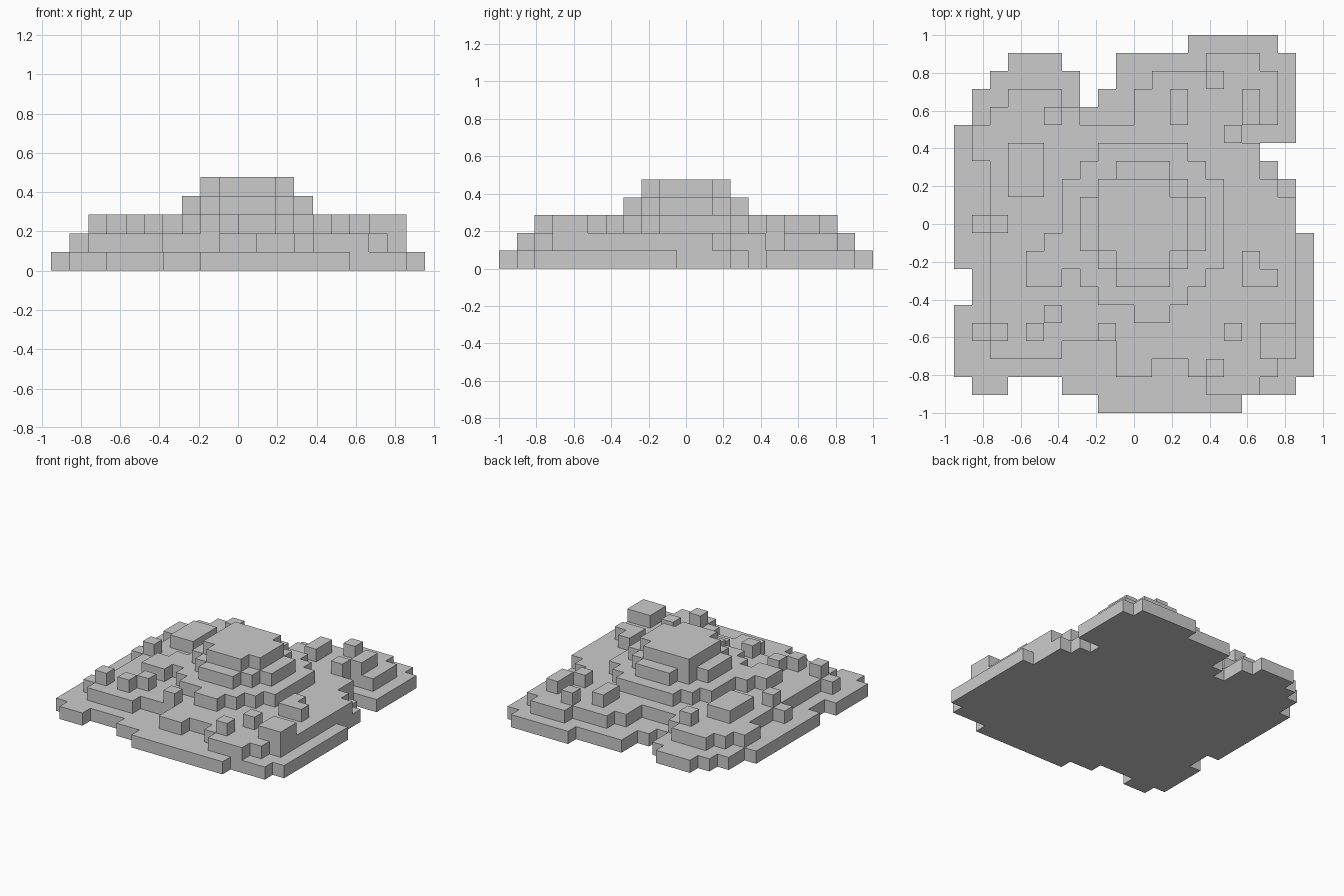
import bpy, bmesh, math

if "Cube" in bpy.data.objects:
    bpy.data.objects.remove(bpy.data.objects["Cube"])

U = 2 / 21          # one voxel
NX, NY = 20, 21     # footprint in voxels

# Each terrace is a set of bands: (row start, row end, column start, column end)
base = [(0, 1, 8, 16), (1, 2, 1, 3), (1, 2, 6, 19), (2, 6, 0, 20), (6, 8, 1, 20),
        (8, 10, 0, 20), (10, 13, 0, 19), (13, 14, 0, 18), (14, 15, 0, 17),
        (15, 16, 0, 19), (16, 17, 1, 19), (17, 18, 1, 7), (17, 18, 8, 19),
        (18, 19, 2, 7), (18, 20, 9, 19), (19, 20, 3, 6), (20, 21, 13, 18)]
second = [(1, 2, 14, 17), (2, 3, 9, 11), (2, 3, 13, 18), (3, 4, 2, 6), (3, 4, 9, 19),
          (4, 5, 1, 19), (5, 10, 2, 19), (10, 11, 1, 19), (11, 12, 2, 19),
          (12, 13, 2, 18), (13, 14, 2, 17), (14, 15, 1, 17), (15, 16, 1, 16),
          (16, 17, 2, 7), (17, 18, 3, 6), (16, 18, 10, 18), (18, 19, 11, 18),
          (19, 20, 14, 17)]
# third level: the central mound, then the loose blocks around it
third = [(5, 6, 10, 12), (6, 7, 8, 13), (7, 8, 7, 14), (7, 9, 4, 6), (8, 9, 6, 15),
         (9, 10, 5, 15), (10, 13, 6, 15), (13, 14, 7, 14), (14, 15, 8, 13),
         (12, 15, 3, 5), (3, 5, 17, 19), (7, 8, 16, 18), (8, 9, 16, 17),
         (16, 18, 12, 13), (16, 18, 16, 17), (15, 16, 15, 16), (18, 19, 14, 15),
         (16, 17, 5, 6), (10, 11, 2, 3), (4, 5, 2, 3), (4, 5, 4, 5), (5, 6, 5, 6),
         (4, 5, 8, 9), (4, 5, 15, 16), (2, 3, 14, 15)]
fourth = [(7, 14, 9, 12), (8, 13, 8, 13), (9, 12, 7, 14)]
summit = [(8, 13, 9, 12), (9, 12, 8, 13), (12, 13, 8, 9)]


def cells(bands):
    return {(i, j) for j0, j1, i0, i1 in bands
            for j in range(j0, j1) for i in range(i0, i1)}


def terrace(name, level, here, above):
    """Outer skin of one voxel layer: walls, uncovered tops, and the underside at ground."""
    bm = bmesh.new()

    def quad(*pts):
        bm.faces.new([bm.verts.new(((x - NX / 2) * U, (y - NY / 2) * U, z * U))
                      for x, y, z in pts])

    b, t = level, level + 1
    for i, j in sorted(here):
        if (i, j) not in above:
            quad((i, j, t), (i + 1, j, t), (i + 1, j + 1, t), (i, j + 1, t))
        if level == 0:
            quad((i, j, b), (i, j + 1, b), (i + 1, j + 1, b), (i + 1, j, b))
        # walls, listed as neighbour offset and counter-clockwise edge
        for dx, dy, p, q in ((0, -1, (i, j), (i + 1, j)),
                             (1, 0, (i + 1, j), (i + 1, j + 1)),
                             (0, 1, (i + 1, j + 1), (i, j + 1)),
                             (-1, 0, (i, j + 1), (i, j))):
            if (i + dx, j + dy) not in here:
                quad((*p, b), (*q, b), (*q, t), (*p, t))
    bmesh.ops.remove_doubles(bm, verts=bm.verts, dist=U * 0.01)
    bmesh.ops.dissolve_limit(bm, angle_limit=math.radians(1),
                             verts=bm.verts, edges=bm.edges)
    mesh = bpy.data.meshes.new(name)
    bm.to_mesh(mesh)
    bm.free()
    bpy.context.collection.objects.link(bpy.data.objects.new(name, mesh))


# Stack the terraces from the ground up
names = ["ground_terrace", "second_terrace", "third_terrace_and_blocks",
         "upper_mound", "summit"]
layers = [cells(b) for b in (base, second, third, fourth, summit)] + [set()]
for k, name in enumerate(names):
    terrace(name, k, layers[k], layers[k + 1])
